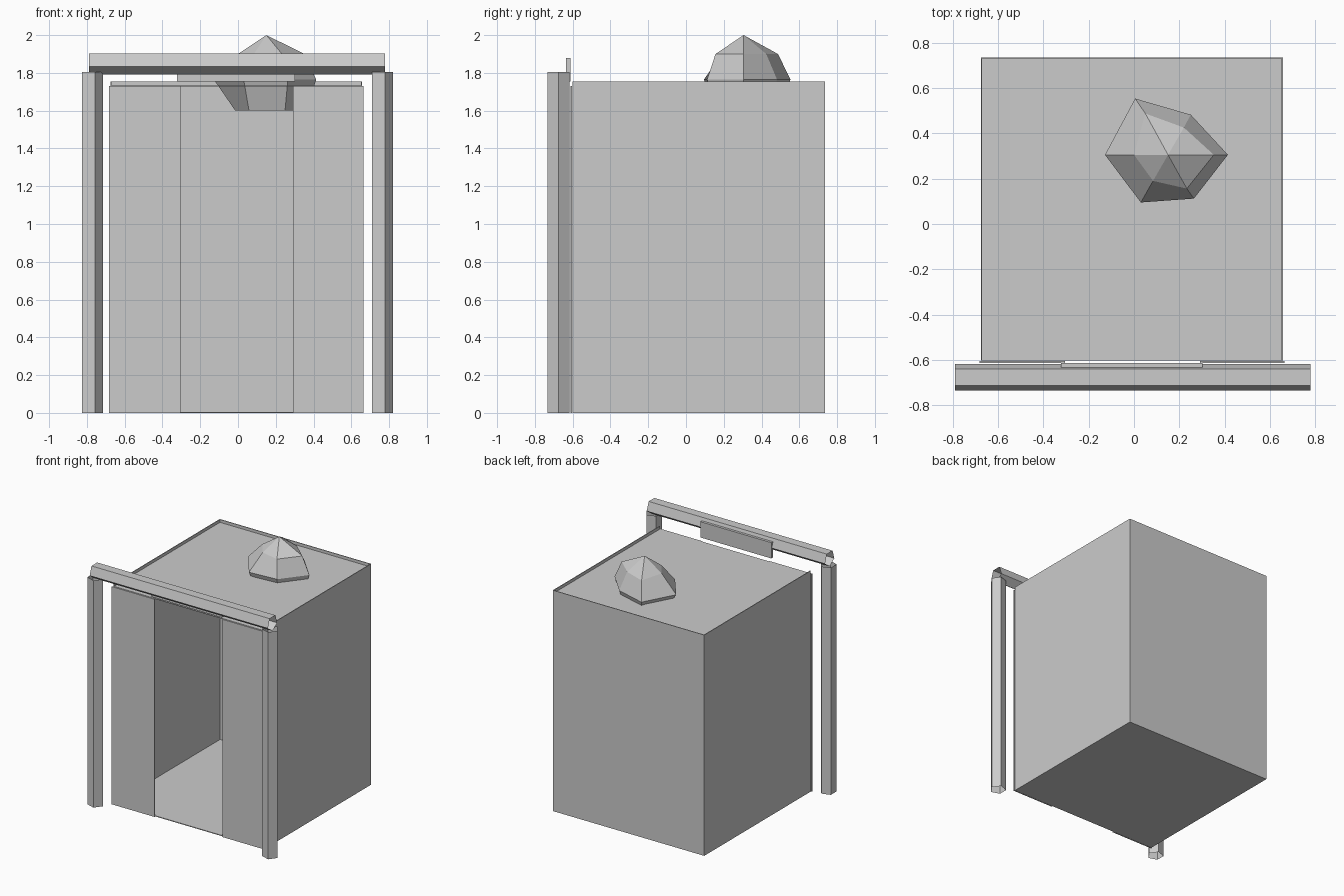
import bpy, bmesh, math
from mathutils import Vector

if "Cube" in bpy.data.objects:
    bpy.data.objects.remove(bpy.data.objects["Cube"])

grey = bpy.data.materials.new("light_grey")
grey.diffuse_color = (0.6, 0.6, 0.6, 1)
grey.use_nodes = True
grey.node_tree.nodes["Principled BSDF"].inputs["Base Color"].default_value = grey.diffuse_color


def finish(name, bm):
    bmesh.ops.recalc_face_normals(bm, faces=bm.faces)
    me = bpy.data.meshes.new(name)
    bm.to_mesh(me)
    bm.free()
    me.materials.append(grey)
    ob = bpy.data.objects.new(name, me)
    bpy.context.collection.objects.link(ob)
    return ob


def box(name, x, y, z):
    bm = bmesh.new()
    bmesh.ops.create_cube(bm, size=1)
    for v in bm.verts:
        v.co = Vector([a + (b - a) * (c + 0.5) for (a, b), c in zip((x, y, z), v.co)])
    return finish(name, bm)


def tube(name, start, end, point_dir, radius=0.0614):
    """Open five-sided log from start to end, one corner towards point_dir."""
    start, end, u = Vector(start), Vector(end), Vector(point_dir)
    w = (end - start).normalized().cross(u)
    bm = bmesh.new()
    rings = []
    for c in (start, end):
        rings.append([bm.verts.new(c + radius * (u * math.cos(t) + w * math.sin(t)))
                      for t in (math.tau * i / 5 for i in range(5))])
    a, b = rings
    for i in range(5):
        j = (i + 1) % 5
        bm.faces.new((a[i], a[j], b[j], b[i]))
    return finish(name, bm)


# Room: floor, sunken roof and three tall walls rising just above it
L, R, F, B = -0.675, 0.657, -0.602, 0.735
T, H = 0.006, 1.755
box("floor", (L, R), (F, B), (0, T))
box("roof", (L, R), (F, B), (1.727, 1.732))
box("left_wall", (L, L + T), (F, B), (0, H))
box("right_wall", (R - T, R), (F, B), (0, H))
box("back_wall", (L, R), (B - T, B), (0, H))

# Front panels either side of the open doorway
for name, x in (("left", (-0.682, -0.305)), ("right", (0.292, 0.664))):
    box(name + "_front_panel", x, (-0.612, -0.604), (0, 1.73))

# Porch frame of open pentagonal logs, with a blank board behind the beam
Y = -0.676
for name, x in (("left", -0.776), ("right", 0.76)):
    tube(name + "_post", (x, Y, 0), (x, Y, 1.805), (1, 0, 0))
tube("beam", (-0.79, Y, 1.854), (0.777, Y, 1.854), (0, 0, -1))
box("board", (-0.322, 0.303), (-0.634, -0.612), (1.755, 1.88))

# Faceted boulder sunk through the roof: three six-sided rings and an apex
mid = [(-0.128, 0.305), (0.005, 0.553), (0.25, 0.482),
       (0.414, 0.305), (0.264, 0.112), (0.03, 0.095)]
upper = [(0.0, 0.305), (0.05, 0.487), (0.22, 0.425),
         (0.352, 0.305), (0.233, 0.156), (0.084, 0.19)]
lower = [(-0.016, 0.305), (0.04, 0.49), (0.23, 0.43),
         (0.36, 0.305), (0.249, 0.16), (0.058, 0.16)]
bm = bmesh.new()
rings = [[bm.verts.new((x, y, z)) for x, y in ring]
         for ring, z in ((lower, 1.602), (mid, 1.765), (upper, 1.9))]
for a, b in zip(rings, rings[1:]):
    for i in range(6):
        j = (i + 1) % 6
        bm.faces.new((a[i], a[j], b[j], b[i]))
apex = bm.verts.new((0.15, 0.305, 2.0))
for i in range(6):
    bm.faces.new((rings[2][i], rings[2][(i + 1) % 6], apex))
bm.faces.new(rings[0])
finish("boulder", bm)
